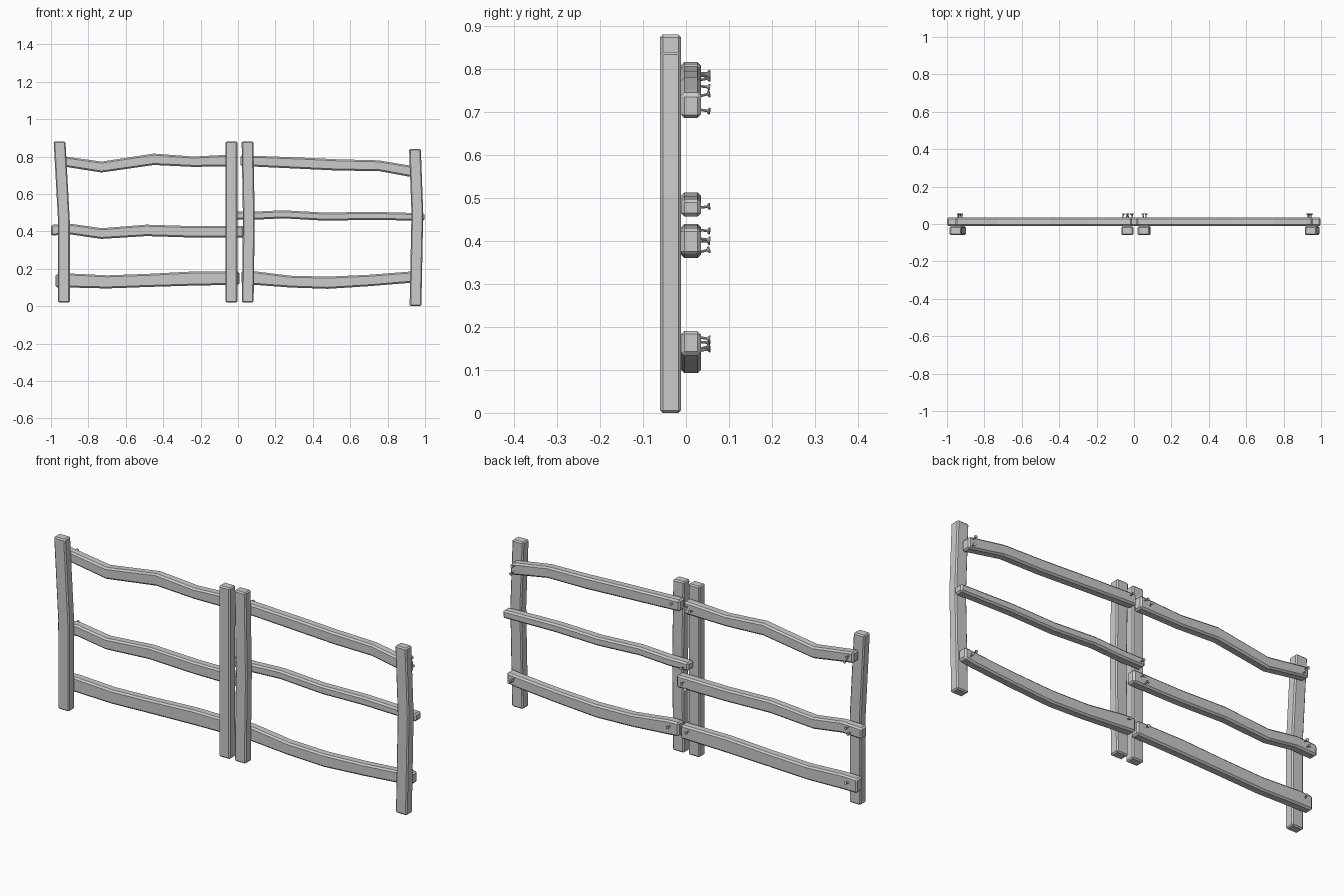
import bpy, bmesh, random
from mathutils import Vector, Matrix

if "Cube" in bpy.data.objects:
    bpy.data.objects.remove(bpy.data.objects["Cube"])

random.seed(4)
POST_Y = (-0.06, -0.012)
RAIL_Y = (-0.012, 0.035)


def beam(name, edges, depth, bevel):
    """Sweep a rectangular section through pairs of (x, z) edge points, then chamfer it."""
    bm = bmesh.new()
    rings = []
    for a, b in edges:
        rings.append([bm.verts.new((p[0], y, p[1]))
                      for p, y in ((a, depth[0]), (b, depth[0]), (b, depth[1]), (a, depth[1]))])
    for r, s in zip(rings, rings[1:]):
        for i in range(4):
            j = (i + 1) % 4
            bm.faces.new((r[i], r[j], s[j], s[i]))
    bm.faces.new(rings[0])
    bm.faces.new(rings[-1][::-1])
    bmesh.ops.recalc_face_normals(bm, faces=bm.faces)
    me = bpy.data.meshes.new(name)
    bm.to_mesh(me)
    bm.free()
    ob = bpy.data.objects.new(name, me)
    bpy.context.collection.objects.link(ob)
    mod = ob.modifiers.new("chamfer", 'BEVEL')
    mod.width = bevel
    mod.segments = 1
    mod.limit_method = 'ANGLE'
    mod.angle_limit = 0.9


def post(name, path, half=0.0315):
    beam(name, [((x - half, z), (x + half, z)) for x, z in path], POST_Y, 0.006)


def rail(name, path):
    beam(name, [((x, lo), (x, hi)) for x, lo, hi in path], RAIL_Y, 0.008)


def nail(name, x, z):
    """Slightly crooked nail with a flared head, sticking out of the rail's back."""
    bm = bmesh.new()
    for r1, r2, z0, z1 in ((0.003, 0.003, -0.012, 0.014),
                           (0.003, 0.008, 0.014, 0.018),
                           (0.008, 0.008, 0.018, 0.021)):
        bmesh.ops.create_cone(bm, cap_ends=True, segments=8, radius1=r1, radius2=r2, depth=z1 - z0,
                              matrix=Matrix.Translation((0, 0, (z0 + z1) / 2)))
    d = Vector((random.uniform(-0.25, 0.25), 1, random.uniform(-0.2, 0.3)))
    rot = d.to_track_quat('Z', 'X').to_matrix().to_4x4()
    bm.transform(Matrix.Translation((x, RAIL_Y[1], z)) @ rot)
    me = bpy.data.meshes.new(name)
    bm.to_mesh(me)
    bm.free()
    bpy.context.collection.objects.link(bpy.data.objects.new(name, me))


# Posts (x centre, z)
post("left_outer_post", [(-0.931, 0.02), (-0.931, 0.46), (-0.954, 0.88)])
post("left_inner_post", [(-0.035, 0.02), (-0.035, 0.46), (-0.035, 0.88)])
post("right_inner_post", [(0.052, 0.02), (0.058, 0.46), (0.051, 0.88)])
post("right_outer_post", [(0.949, 0.0), (0.959, 0.5), (0.946, 0.84)])

# Rails (x, bottom z, top z)
rail("left_top_rail", [(-0.955, .75, .805), (-0.92, .745, .80), (-0.73, .715, .773),
                       (-0.45, .755, .816), (-0.24, .745, .80), (-0.01, .748, .812)])
rail("left_middle_rail", [(-1.0, .378, .435), (-0.89, .383, .44), (-0.73, .36, .417),
                          (-0.49, .375, .436), (-0.24, .367, .428), (0.03, .367, .43)])
rail("left_bottom_rail", [(-0.975, .10, .172), (-0.9, .10, .175), (-0.7, .095, .165),
                          (-0.48, .103, .173), (-0.25, .11, .185), (0.008, .115, .185)])
rail("right_top_rail", [(0.013, .75, .807), (0.33, .735, .795), (0.54, .725, .785),
                        (0.75, .723, .78), (0.92, .692, .752), (0.955, .685, .743)])
rail("right_middle_rail", [(-0.035, .463, .505), (0.08, .462, .505), (0.24, .47, .513),
                           (0.47, .457, .50), (0.7, .462, .505), (0.997, .457, .497)])
rail("right_bottom_rail", [(0.018, .12, .19), (0.08, .115, .188), (0.28, .10, .163),
                           (0.48, .093, .158), (0.7, .107, .168), (0.92, .125, .185),
                           (0.975, .135, .191)])

# Nails (x, z)
nails = [(-0.93, .785), (-0.92, .76), (-0.03, .79), (-0.06, .775),
         (-0.93, .425), (-0.94, .40), (-0.01, .405), (-0.03, .375),
         (-0.93, .145), (-0.04, .165),
         (0.05, .785), (0.93, .738), (0.935, .705),
         (-0.01, .478),
         (0.065, .165), (0.93, .175), (0.945, .15)]
for i, (x, z) in enumerate(nails):
    nail(f"nail_{i + 1}", x, z)
